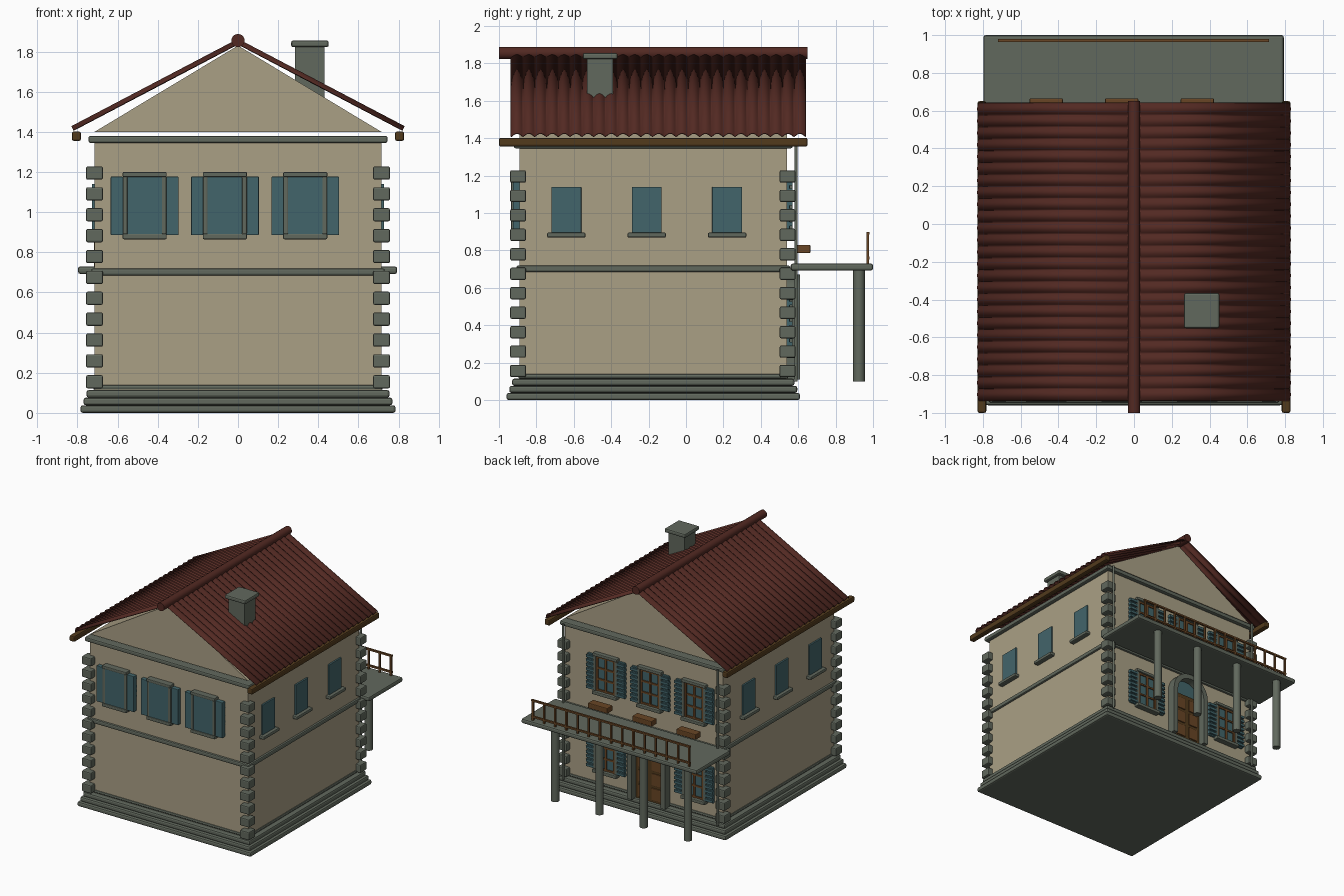
import bpy, bmesh, math
from mathutils import Vector, Matrix

if "Cube" in bpy.data.objects:
    bpy.data.objects.remove(bpy.data.objects["Cube"])


def material(name, rgb):
    m = bpy.data.materials.new(name)
    m.use_nodes = True
    m.diffuse_color = (*rgb, 1)
    m.node_tree.nodes["Principled BSDF"].inputs["Base Color"].default_value = (*rgb, 1)
    return m


PLASTER = material("plaster", (0.40, 0.35, 0.235))
STONE = material("grey stone", (0.12, 0.14, 0.11))
TILE = material("red tile", (0.085, 0.022, 0.016))
TEAL = material("teal paint", (0.055, 0.13, 0.145))
WOOD = material("dark wood", (0.085, 0.043, 0.012))
OAK = material("oak", (0.14, 0.06, 0.018))


def finish(name, bm, mat, bevel=0, smooth=False):
    bmesh.ops.recalc_face_normals(bm, faces=bm.faces)
    me = bpy.data.meshes.new(name)
    bm.to_mesh(me)
    bm.free()
    ob = bpy.data.objects.new(name, me)
    bpy.context.collection.objects.link(ob)
    me.materials.append(mat)
    if bevel:
        mod = ob.modifiers.new("soft edges", "BEVEL")
        mod.width, mod.segments = bevel, 2
    if smooth:
        bpy.ops.object.select_all(action="DESELECT")
        ob.select_set(True)
        bpy.context.view_layer.objects.active = ob
        bpy.ops.object.shade_smooth_by_angle(angle=math.radians(40))
    return ob


def boxes(name, spans, mat, bevel=0):
    """Each span is (x0, x1, y0, y1, z0, z1)."""
    bm = bmesh.new()
    for x0, x1, y0, y1, z0, z1 in spans:
        size = Matrix.Diagonal((x1 - x0, y1 - y0, z1 - z0, 1))
        mid = Matrix.Translation(((x0 + x1) / 2, (y0 + y1) / 2, (z0 + z1) / 2))
        bmesh.ops.create_cube(bm, size=1, matrix=mid @ size)
    return finish(name, bm, mat, bevel)


def rods(name, ends, radius, mat, sides=16):
    bm = bmesh.new()
    for a, b in ends:
        a, b = Vector(a), Vector(b)
        turn = (b - a).to_track_quat("Z", "Y").to_matrix().to_4x4()
        bmesh.ops.create_cone(bm, cap_ends=True, segments=sides, radius1=radius, radius2=radius,
                              depth=(b - a).length, matrix=Matrix.Translation((a + b) / 2) @ turn)
    return finish(name, bm, mat, smooth=True)


W, FRONT, BACK = 0.715, -0.89, 0.54
COLUMNS_X = [-0.465, -0.065, 0.335]

# Walls, plinth steps, string course and cornice
boxes("walls", [(-W, W, FRONT, BACK, 0.02, 1.36)], PLASTER)


def band(grow, z0, z1):
    return (-W - grow, W + grow, FRONT - grow, BACK + grow, z0, z1)


boxes("plinth_steps", [band(0.07, 0, 0.038), band(0.055, 0.038, 0.076),
                       band(0.04, 0.076, 0.114), band(0.008, 0.114, 0.14)], STONE, 0.012)
boxes("string_course", [band(0.016, 0.685, 0.72)], STONE, 0.01)
boxes("cornice", [band(0.03, 1.345, 1.38)], STONE, 0.01)

# Corner quoins
quoins = []
for cx in (-W, W):
    for cy in (FRONT - 0.008, BACK + 0.003):
        for i in range(11):
            z = 0.122 + i * 0.104
            quoins.append((cx - 0.042, cx + 0.042, cy - 0.042, cy + 0.042, z, z + 0.066))
boxes("corner_quoins", quoins, STONE, 0.008)

# Gable prism
bm = bmesh.new()
tri = [bm.verts.new((x, FRONT, z)) for x, z in ((-W, 1.40), (W, 1.40), (0, 1.83))]
face = bm.faces.new(tri)
ext = bmesh.ops.extrude_face_region(bm, geom=[face])["geom"]
bmesh.ops.translate(bm, vec=(0, BACK - FRONT, 0),
                    verts=[v for v in ext if isinstance(v, bmesh.types.BMVert)])
finish("gable", bm, PLASTER)

# Corrugated tile slopes
TILES, STEPS, Y0, Y1 = 25, 8, -0.935, 0.64
slope = Vector((0.82, 0, -0.43))
for side, label in ((1, "left"), (-1, "right")):
    bm = bmesh.new()
    rows = []
    for i in range(TILES * STEPS + 1):
        y = Y0 + (Y1 - Y0) * i / (TILES * STEPS)
        lift = 0.02 * abs(math.sin(math.pi * i / STEPS))
        top = Vector((0.46 * lift, y, 1.838 + 0.88 * lift))
        rows.append([bm.verts.new((p.x * side, p.y, p.z)) for p in (top, top + slope)])
    for a, b in zip(rows, rows[1:]):
        bm.faces.new((a[0], a[1], b[1], b[0]))
    roof = finish("roof_slope_" + label, bm, TILE, smooth=True)
    thick = roof.modifiers.new("thickness", "SOLIDIFY")
    thick.thickness, thick.offset = 0.006, 0

rods("ridge_cap", [((0, -1, 1.855), (0, 0.65, 1.855))], 0.033, TILE)
boxes("eave_beams", [(s * 0.805 - 0.023, s * 0.805 + 0.023, -1, 0.65, 1.355, 1.402)
                     for s in (-1, 1)], WOOD, 0.01)

# Chimney
boxes("chimney_stack", [(0.285, 0.43, -0.53, -0.39, 1.5, 1.83)], STONE)
boxes("chimney_cap", [(0.265, 0.452, -0.552, -0.366, 1.822, 1.855)], STONE, 0.01)


# Shuttered windows, whose slatted side faces the back
def shuttered_window(name, x, y, z):
    boxes(name + "_surround",
          [(x - 0.11, x + 0.11, y - 0.05, y + 0.035, z + 0.145, z + 0.17),
           (x - 0.11, x + 0.11, y - 0.05, y + 0.045, z - 0.165, z - 0.138)]
          + [(x + s * 0.097 - 0.012, x + s * 0.097 + 0.012, y - 0.045, y + 0.03, z - 0.14, z + 0.147)
             for s in (-1, 1)], STONE, 0.006)
    boxes(name + "_pane", [(x - 0.086, x + 0.086, y - 0.042, y + 0.012, z - 0.14, z + 0.147)], TEAL)
    boxes(name + "_glazing_bars",
          [(x + d - 0.008, x + d + 0.008, y, y + 0.022, z - 0.14, z + 0.147) for d in (-0.078, 0, 0.078)]
          + [(x - 0.085, x + 0.085, y, y + 0.02, z + d - 0.007, z + d + 0.007)
             for d in (-0.13, -0.04, 0.05, 0.138)], OAK)
    leaves, slats = [], []
    for s in (-1, 1):
        c = x + s * 0.138
        leaves.append((c - 0.031, c + 0.031, y - 0.035, y + 0.015, z - 0.145, z + 0.147))
        for i in range(8):
            h = z - 0.135 + i * 0.036
            slats.append((c - 0.035, c + 0.035, y, y + 0.03, h, h + 0.02))
    boxes(name + "_shutters", leaves, TEAL, 0.004)
    boxes(name + "_shutter_slats", slats, TEAL)


for i, x in enumerate(COLUMNS_X):
    shuttered_window(f"front_window_{i + 1}", x, FRONT, 1.03)
    shuttered_window(f"back_upper_window_{i + 1}", x, BACK, 1.03)
for i in (0, 2):
    shuttered_window(f"back_lower_window_{i + 1}", COLUMNS_X[i], BACK, 0.39)

# Plain windows on both long sides
panes, sills = [], []
for s in (-1, 1):
    for y in (-0.64, -0.21, 0.22):
        xs = sorted((s * 0.70, s * 0.728))
        panes.append((*xs, y - 0.08, y + 0.08, 0.89, 1.14))
        sills.append((*sorted((s * 0.70, s * 0.755)), y - 0.103, y + 0.103, 0.868, 0.895))
boxes("side_panes", panes, TEAL, 0.003)
boxes("side_sills", sills, STONE, 0.008)

# Door with panels and stone arch
DX = COLUMNS_X[1]
boxes("door", [(DX - 0.125, DX + 0.125, BACK - 0.02, BACK + 0.02, 0.1, 0.5)], WOOD)
boxes("door_panels", [(DX + s * 0.06 - 0.042, DX + s * 0.06 + 0.042, BACK, BACK + 0.028, z, z + 0.1)
                      for s in (-1, 1) for z in (0.13, 0.25, 0.37)], OAK, 0.005)
bm = bmesh.new()
arc = [(math.cos(math.pi * k / 16), math.sin(math.pi * k / 16)) for k in range(17)]
ring = [[bm.verts.new((DX + r * c, y, 0.5 + r * s)) for r, y in
         ((0.13, BACK - 0.01), (0.17, BACK - 0.01), (0.17, 0.61), (0.13, 0.61))] for c, s in arc]
for a, b in zip(ring, ring[1:]):
    for k in range(4):
        bm.faces.new((a[k], a[k - 1], b[k - 1], b[k]))
finish("door_arch", bm, STONE, smooth=True)
boxes("door_posts", [(DX + s * 0.15 - 0.02, DX + s * 0.15 + 0.02, BACK - 0.01, 0.61, 0.11, 0.5)
                     for s in (-1, 1)], STONE)
bm = bmesh.new()
bm.faces.new([bm.verts.new((DX + 0.135 * c, BACK + 0.006, 0.5 + 0.135 * s)) for c, s in arc])
finish("door_fanlight", bm, TEAL)

# Balcony, columns, railing, flower boxes and downpipes
boxes("balcony_slab", [(-0.797, 0.793, 0.56, 1, 0.692, 0.73)], STONE, 0.012)
rods("balcony_columns", [((x, 0.925, 0.1), (x, 0.925, 0.7))
                         for x in (-0.665, -0.265, 0.135, 0.535)], 0.031, STONE)
boxes("railing_rails", [(-0.72, 0.715, 0.964, 0.98, z, z + 0.014) for z in (0.752, 0.885)], OAK)
boxes("railing_balusters", [(x - 0.007, x + 0.007, 0.965, 0.979, 0.725, 0.89)
                            for x in [-0.71 + i * 0.101 for i in range(15)]], OAK)
boxes("flower_boxes", [(x - 0.088, x + 0.088, 0.595, 0.665, 0.785, 0.83) for x in COLUMNS_X],
      OAK, 0.006)
rods("downpipes", [((x, 0.588, 0.1), (x, 0.588, 1.37)) for x in (-0.7, 0.7)], 0.009, STONE, 10)
